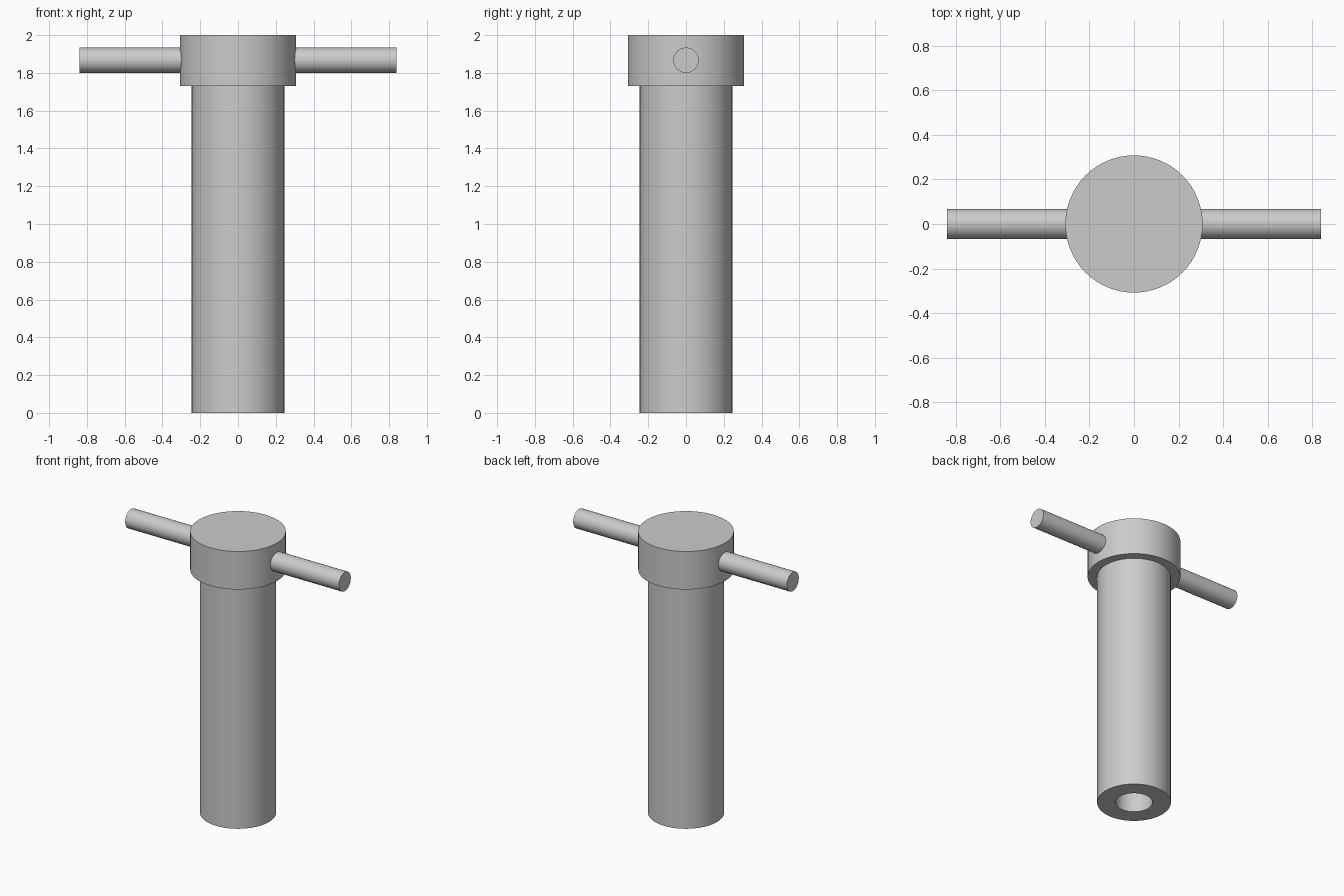
import bpy, bmesh, math
from mathutils import Matrix

cube = bpy.data.objects.get("Cube")
if cube:
    bpy.data.objects.remove(cube, do_unlink=True)

steel = bpy.data.materials.new("grey steel")
steel.use_nodes = True
steel.diffuse_color = (0.6, 0.6, 0.6, 1)
steel.node_tree.nodes["Principled BSDF"].inputs["Base Color"].default_value = (0.6, 0.6, 0.6, 1)


def lathe(name, profile, matrix=Matrix(), segments=64):
    """Revolve an (r, z) profile, starting and ending on the axis, around z."""
    bm = bmesh.new()
    verts = [bm.verts.new((r, 0, z)) for r, z in profile]
    edges = [bm.edges.new(pair) for pair in zip(verts, verts[1:])]
    bmesh.ops.spin(bm, geom=verts + edges, cent=(0, 0, 0), axis=(0, 0, 1),
                   angle=math.tau, steps=segments, use_duplicate=False)
    bmesh.ops.remove_doubles(bm, verts=bm.verts[:], dist=1e-4)
    bmesh.ops.recalc_face_normals(bm, faces=bm.faces[:])
    bm.transform(matrix)
    mesh = bpy.data.meshes.new(name)
    bm.to_mesh(mesh)
    bm.free()
    mesh.materials.append(steel)
    obj = bpy.data.objects.new(name, mesh)
    bpy.context.collection.objects.link(obj)
    bpy.ops.object.select_all(action='DESELECT')
    obj.select_set(True)
    bpy.context.view_layer.objects.active = obj
    bpy.ops.object.shade_smooth_by_angle(angle=math.radians(30))
    return obj


shaft_r, head_r, bore_r, bar_r = 0.245, 0.308, 0.123, 0.067
head_z, top_z, bore_top = 1.73, 2.0, 1.6
bar_half, bar_z = 0.84, 1.867

# Shaft with a blind bore in its lower end, and the wider head, in one turning
lathe("shaft_and_head", [
    (0, bore_top), (bore_r, bore_top), (bore_r, 0), (shaft_r, 0),
    (shaft_r, head_z), (head_r, head_z), (head_r, top_z), (0, top_z)])

# Cross bar through the head
lathe("cross_bar", [(0, -bar_half), (bar_r, -bar_half), (bar_r, bar_half), (0, bar_half)],
      Matrix.Translation((0, 0, bar_z)) @ Matrix.Rotation(math.pi / 2, 4, 'Y'), 48)
